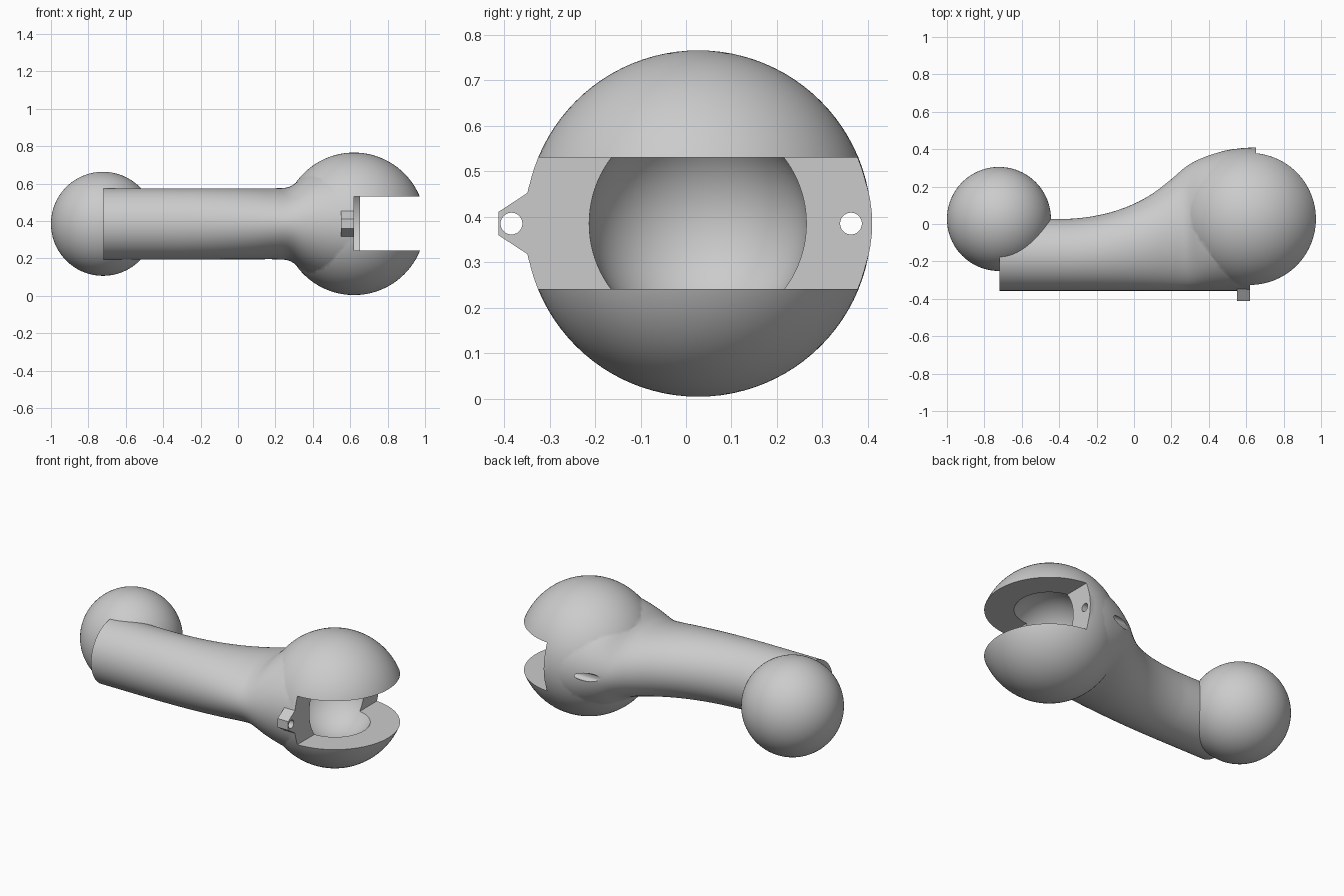
import bpy, bmesh, math
from mathutils import Matrix, Vector

if "Cube" in bpy.data.objects:
    bpy.data.objects.remove(bpy.data.objects["Cube"])

grey = bpy.data.materials.new("light grey")
grey.use_nodes = True
grey.diffuse_color = (0.6, 0.6, 0.6, 1)
grey.node_tree.nodes["Principled BSDF"].inputs["Base Color"].default_value = (0.6, 0.6, 0.6, 1)

MID = 0.385        # height of the axis
BACK = 0.027       # y of both ball centres
FRONT = -0.357     # y of the arm's front edge
SOCKET_X = 0.62


def make_object(name, bm):
    bmesh.ops.recalc_face_normals(bm, faces=bm.faces)
    mesh = bpy.data.meshes.new(name)
    bm.to_mesh(mesh)
    bm.free()
    mesh.materials.append(grey)
    obj = bpy.data.objects.new(name, mesh)
    bpy.context.collection.objects.link(obj)
    return obj


def sphere(name, x, radius):
    bm = bmesh.new()
    bmesh.ops.create_uvsphere(bm, u_segments=96, v_segments=48, radius=radius,
                              matrix=Matrix.Translation((x, BACK, MID)))
    return make_object(name, bm)


def box(name, low, high):
    low, high = Vector(low), Vector(high)
    bm = bmesh.new()
    bmesh.ops.create_cube(bm, size=1, matrix=Matrix.Translation((low + high) / 2)
                          @ Matrix.Diagonal((high - low).to_4d()))
    return make_object(name, bm)


def rod(name, x0, x1, y, radius):
    bm = bmesh.new()
    bmesh.ops.create_cone(bm, cap_ends=True, segments=32, radius1=radius, radius2=radius,
                          depth=x1 - x0, matrix=Matrix.Translation(((x0 + x1) / 2, y, MID))
                          @ Matrix.Rotation(math.pi / 2, 4, 'Y'))
    return make_object(name, bm)


def combine(target, other, operation):
    mod = target.modifiers.new(operation.title(), 'BOOLEAN')
    mod.operation, mod.object, mod.solver = operation, other, 'EXACT'
    bpy.context.view_layer.objects.active = target
    bpy.ops.object.modifier_apply(modifier=mod.name)
    bpy.data.objects.remove(other)


def catmull(points, steps):
    pts = [Vector(p) for p in points]
    pts = [pts[0]] + pts + [pts[-1]]
    out = []
    for a, b, c, d in zip(pts, pts[1:], pts[2:], pts[3:]):
        for i in range(steps):
            t = i / steps
            out.append(b + 0.5 * t * (c - a + t * (2 * a - 5 * b + 4 * c - d
                                                   + t * (3 * (b - c) + d - a))))
    return out + [pts[-1]]


# Arm: ellipse sections given as (x, back edge y, half height)
sections = [(-0.72, 0.027, 0.19), (-0.4, 0.027, 0.19), (-0.3, 0.031, 0.19),
            (-0.2, 0.045, 0.19), (-0.1, 0.07, 0.19), (0, 0.108, 0.19),
            (0.1, 0.163, 0.19), (0.2, 0.24, 0.19), (0.28, 0.308, 0.2),
            (0.36, 0.352, 0.26), (0.44, 0.38, 0.3), (0.53, 0.4, 0.325),
            (0.656, 0.41, 0.34)]
bm = bmesh.new()
rings = []
SIDES = 80
for x, back, half in catmull(sections, 4):
    centre, ry = (back + FRONT) / 2, (back - FRONT) / 2
    rings.append([bm.verts.new((x, centre + ry * math.cos(a), MID + half * math.sin(a)))
                  for a in (math.tau * i / SIDES for i in range(SIDES))])
for r, s in zip(rings, rings[1:]):
    for i in range(SIDES):
        j = (i + 1) % SIDES
        bm.faces.new((r[i], r[j], s[j], s[i]))
bm.faces.new(rings[0])
bm.faces.new(rings[-1])
arm = make_object("arm_with_socket", bm)

# Socket head, opened by a stepped slot, a ball cavity and a pin hole
combine(arm, sphere("socket_head", SOCKET_X, 0.381), 'UNION')
combine(arm, sphere("cavity_cutter", SOCKET_X, 0.24), 'DIFFERENCE')
combine(arm, box("slot_cutter", (SOCKET_X, -0.6, 0.241), (1.2, 0.1, 0.53)), 'DIFFERENCE')
combine(arm, box("slot_back_cutter", (0.652, 0.05, 0.241), (1.2, 0.6, 0.53)), 'DIFFERENCE')
combine(arm, rod("pin_hole_cutter", 0.2, 0.9, 0.363, 0.024), 'DIFFERENCE')

# Front lug: tapered plate with a hole
profile = [(-0.33, 0.08), (-0.36, 0.06), (-0.412, 0.026)]
outline = profile + [(y, -h) for y, h in reversed(profile)]
bm = bmesh.new()
face = bm.faces.new([bm.verts.new((0.55, y, MID + h)) for y, h in outline])
extruded = bmesh.ops.extrude_face_region(bm, geom=[face])["geom"]
bmesh.ops.translate(bm, vec=(0.07, 0, 0),
                    verts=[v for v in extruded if isinstance(v, bmesh.types.BMVert)])
lug = make_object("front_lug", bm)
combine(lug, rod("lug_hole_cutter", 0.5, 0.7, -0.384, 0.024), 'DIFFERENCE')

# End ball
ball = sphere("end_ball", -0.722, 0.278)

for obj in (arm, lug, ball):
    bpy.ops.object.select_all(action='DESELECT')
    obj.select_set(True)
    bpy.context.view_layer.objects.active = obj
    bpy.ops.object.shade_smooth_by_angle(angle=math.radians(35))
